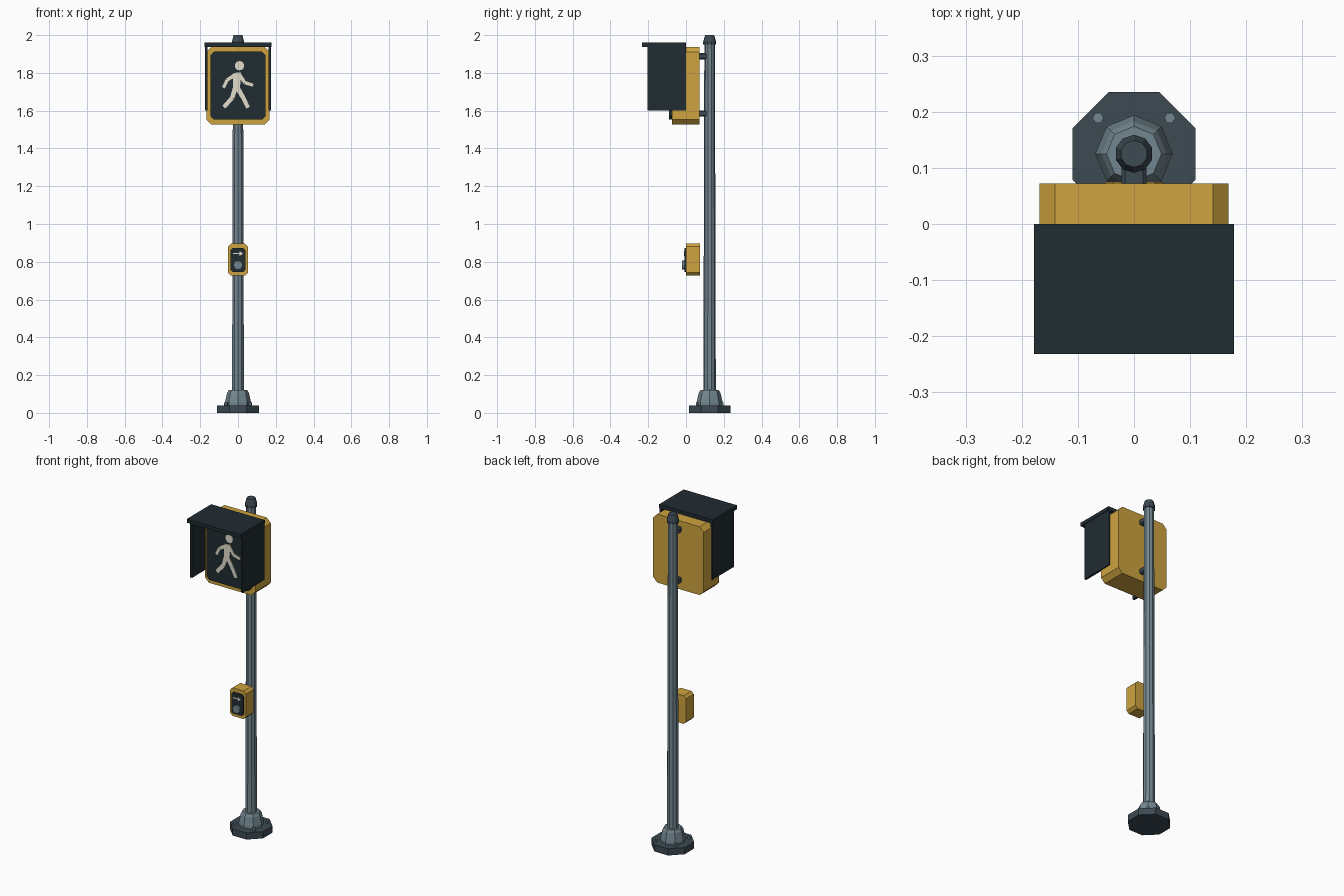
import bpy, bmesh, math
from mathutils import Vector

if "Cube" in bpy.data.objects:
    bpy.data.objects.remove(bpy.data.objects["Cube"])


def material(name, rgb):
    m = bpy.data.materials.new(name)
    m.diffuse_color = (*rgb, 1)
    m.use_nodes = True
    m.node_tree.nodes["Principled BSDF"].inputs["Base Color"].default_value = m.diffuse_color
    return m


STEEL = material("steel", (0.17, 0.24, 0.28))
IRON = material("dark_iron", (0.045, 0.068, 0.085))
BLACK = material("black_paint", (0.015, 0.025, 0.031))
YELLOW = material("yellow_paint", (0.62, 0.37, 0.05))
CREAM = material("cream_light", (0.76, 0.72, 0.6))
POLE_Y = 0.125


def finish(name, bm, mat):
    bmesh.ops.recalc_face_normals(bm, faces=bm.faces)
    me = bpy.data.meshes.new(name)
    bm.to_mesh(me)
    bm.free()
    me.materials.append(mat)
    ob = bpy.data.objects.new(name, me)
    bpy.context.collection.objects.link(ob)
    return ob


def add_prism(bm, pts, y0, y1):
    """Extrude an outline in the xz plane from y0 to y1."""
    a = [bm.verts.new((x, y0, z)) for x, z in pts]
    b = [bm.verts.new((x, y1, z)) for x, z in pts]
    bm.faces.new(a)
    bm.faces.new(b[::-1])
    n = len(pts)
    for i in range(n):
        j = (i + 1) % n
        bm.faces.new((a[i], b[i], b[j], a[j]))


def prism(name, outlines, y0, y1, mat):
    bm = bmesh.new()
    for pts in outlines:
        add_prism(bm, pts, y0, y1)
    return finish(name, bm, mat)


def rect(x0, x1, z0, z1, c=0.0):
    """Rectangle outline with optional cut corners."""
    if c == 0:
        return [(x0, z0), (x1, z0), (x1, z1), (x0, z1)]
    return [(x0 + c, z0), (x1 - c, z0), (x1, z0 + c), (x1, z1 - c),
            (x1 - c, z1), (x0 + c, z1), (x0, z1 - c), (x0, z0 + c)]


def disc(cx, cz, r, n):
    return [(cx + r * math.cos(math.tau * i / n), cz + r * math.sin(math.tau * i / n))
            for i in range(n)]


def stroke(p, q, w0, w1):
    """Tapered limb outline between two points."""
    p, q = Vector(p), Vector(q)
    d = (q - p).normalized()
    s = Vector((-d.y, d.x))
    return [tuple(v) for v in (p + s * w0 / 2, q + s * w1 / 2, q - s * w1 / 2, p - s * w0 / 2)]


def lathe(name, profile, sides, mat, x=0.0, y=POLE_Y, turn=0.0):
    """Stack of polygon rings (radius, z), closed at both ends."""
    bm = bmesh.new()
    rings = [[bm.verts.new((x + r * math.cos(turn + math.tau * i / sides),
                            y + r * math.sin(turn + math.tau * i / sides), z))
              for i in range(sides)] for r, z in profile]
    bm.faces.new(rings[0])
    bm.faces.new(rings[-1])
    for a, b in zip(rings, rings[1:]):
        for i in range(sides):
            j = (i + 1) % sides
            bm.faces.new((a[i], a[j], b[j], b[i]))
    return finish(name, bm, mat)


# Base, pedestal, pole and cap
lathe("base_flange", [(0.119, 0), (0.119, 0.04)], 8, IRON, turn=math.pi / 8)
lathe("pedestal", [(0.069, 0.04), (0.069, 0.055), (0.058, 0.105), (0.049, 0.12)], 8, STEEL)
lathe("pole", [(0.033, 0.1), (0.028, 1.955)], 10, STEEL, turn=math.pi / 10)
lathe("pole_cap", [(0.034, 1.95), (0.034, 1.965), (0.024, 2.0)], 10, IRON, turn=math.pi / 10)

# Anchor bolts
for i, (sx, sy) in enumerate([(-1, -1), (1, -1), (-1, 1), (1, 1)]):
    lathe(f"anchor_bolt_{i + 1}", [(0.01, 0.04), (0.01, 0.056)], 6, STEEL,
          x=sx * 0.064, y=POLE_Y + sy * 0.064)

# Signal housing, screen and pole brackets
prism("signal_housing", [rect(-0.168, 0.168, 1.527, 1.938, 0.027)], -0.075, 0.072, YELLOW)
prism("signal_screen", [rect(-0.145, 0.145, 1.553, 1.913, 0.018)], -0.09, -0.07, BLACK)
for name, z in (("lower_bracket", 1.585), ("upper_bracket", 1.888)):
    prism(name, [rect(-0.022, 0.022, z - 0.016, z + 0.016, 0.006)], 0.07, 0.108, IRON)

# Visor
prism("visor_roof", [rect(-0.178, 0.178, 1.938, 1.96)], -0.232, 0, BLACK)
for name, s in (("visor_left", -1), ("visor_right", 1)):
    prism(name, [rect(min(s * 0.162, s * 0.175), max(s * 0.162, s * 0.175), 1.6, 1.94)],
          -0.205, 0, BLACK)

# Walking figure
limbs = [
    [(-0.014, 1.79), (-0.057, 1.763), (-0.077, 1.722)],
    [(0.008, 1.79), (0.036, 1.748), (0.08, 1.735)],
    [(-0.014, 1.722), (-0.031, 1.667), (-0.075, 1.619)],
    [(-0.004, 1.722), (0.028, 1.668), (0.053, 1.616)],
]
widths = [0.02, 0.02, 0.026, 0.026]
outlines = [disc(0.008, 1.838, 0.025, 12),
            [(-0.024, 1.8), (0.016, 1.802), (0.01, 1.71), (-0.028, 1.71)]]
for pts, w in zip(limbs, widths):
    outlines += [stroke(pts[0], pts[1], w, w * 0.9), stroke(pts[1], pts[2], w * 0.9, w * 0.8)]
prism("walking_figure", outlines, -0.095, -0.088, CREAM)

# Push button unit
prism("button_housing", [rect(-0.052, 0.052, 0.727, 0.896, 0.015)], 0, 0.075, YELLOW)
prism("button_panel", [rect(-0.039, 0.039, 0.747, 0.873, 0.01)], -0.008, 0.004, BLACK)
prism("push_button", [disc(0, 0.782, 0.024, 12)], -0.02, -0.005, STEEL)
prism("arrow_symbol", [rect(-0.026, 0.012, 0.84, 0.847),
                       [(0.008, 0.831), (0.027, 0.8435), (0.008, 0.856)]], -0.011, -0.006, CREAM)
